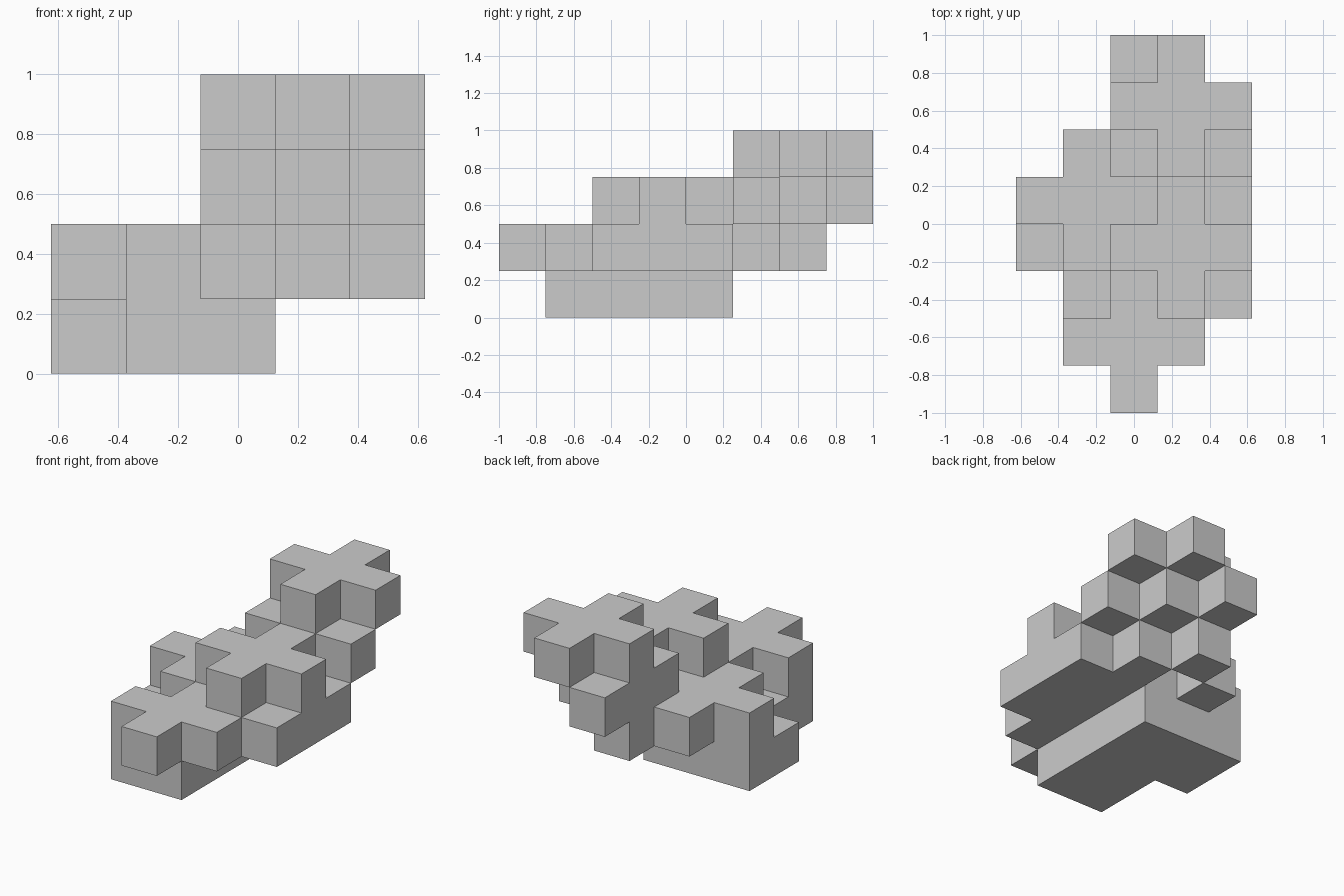
import bpy, bmesh, math
from mathutils import Vector

if "Cube" in bpy.data.objects:
    bpy.data.objects.remove(bpy.data.objects["Cube"])

S = 0.25                                # edge of one block
ORIGIN = Vector((-0.625, -1.0, 0.0))    # low corner of the block grid

cells = set()

def box(x, y, z):
    """Fill blocks over inclusive (lo, hi) ranges in x and y on layer z."""
    cells.update((i, j, z) for i in range(x[0], x[1] + 1)
                 for j in range(y[0], y[1] + 1))

def cross(cx, cy, z):
    """Plus-shaped group of five blocks."""
    box((cx - 1, cx + 1), (cy, cy), z)
    box((cx, cx), (cy - 1, cy + 1), z)

def diagonal(x, y, z, n=3):
    """Blocks stepping towards +x and -y."""
    cells.update((x + n_, y - n_, z) for n_ in range(n))

# base slab
box((1, 2), (1, 4), 0)
box((0, 0), (3, 4), 0)

# second layer: two crosses, core and overhanging diagonal
cross(2, 1, 1)
cross(1, 4, 1)
box((2, 4), (2, 4), 1)
diagonal(2, 6, 1)

# third layer: cross plus support of the top cross
cross(3, 3, 2)
box((2, 4), (5, 5), 2)
box((2, 3), (6, 6), 2)
box((2, 2), (7, 7), 2)

# top cross
cross(3, 6, 3)

# skin: only exposed block faces, coplanar ones merged
bm = bmesh.new()
verts = {}

def vert(p):
    if p not in verts:
        verts[p] = bm.verts.new(ORIGIN + Vector(p) * S)
    return verts[p]

for c in sorted(cells):
    for axis in range(3):
        u, v = (axis + 1) % 3, (axis + 2) % 3
        for side in (0, 1):
            n = list(c)
            n[axis] += 2 * side - 1
            if tuple(n) in cells:
                continue
            loop = []
            for du, dv in ((0, 0), (1, 0), (1, 1), (0, 1)):
                p = list(c)
                p[axis] += side
                p[u] += du
                p[v] += dv
                loop.append(vert(tuple(p)))
            bm.faces.new(loop if side else loop[::-1])

bmesh.ops.dissolve_limit(bm, angle_limit=math.radians(1),
                         verts=bm.verts[:], edges=bm.edges[:])
mesh = bpy.data.meshes.new("stepped_blocks")
bm.to_mesh(mesh)
bm.free()
bpy.context.collection.objects.link(bpy.data.objects.new("stepped_blocks", mesh))
